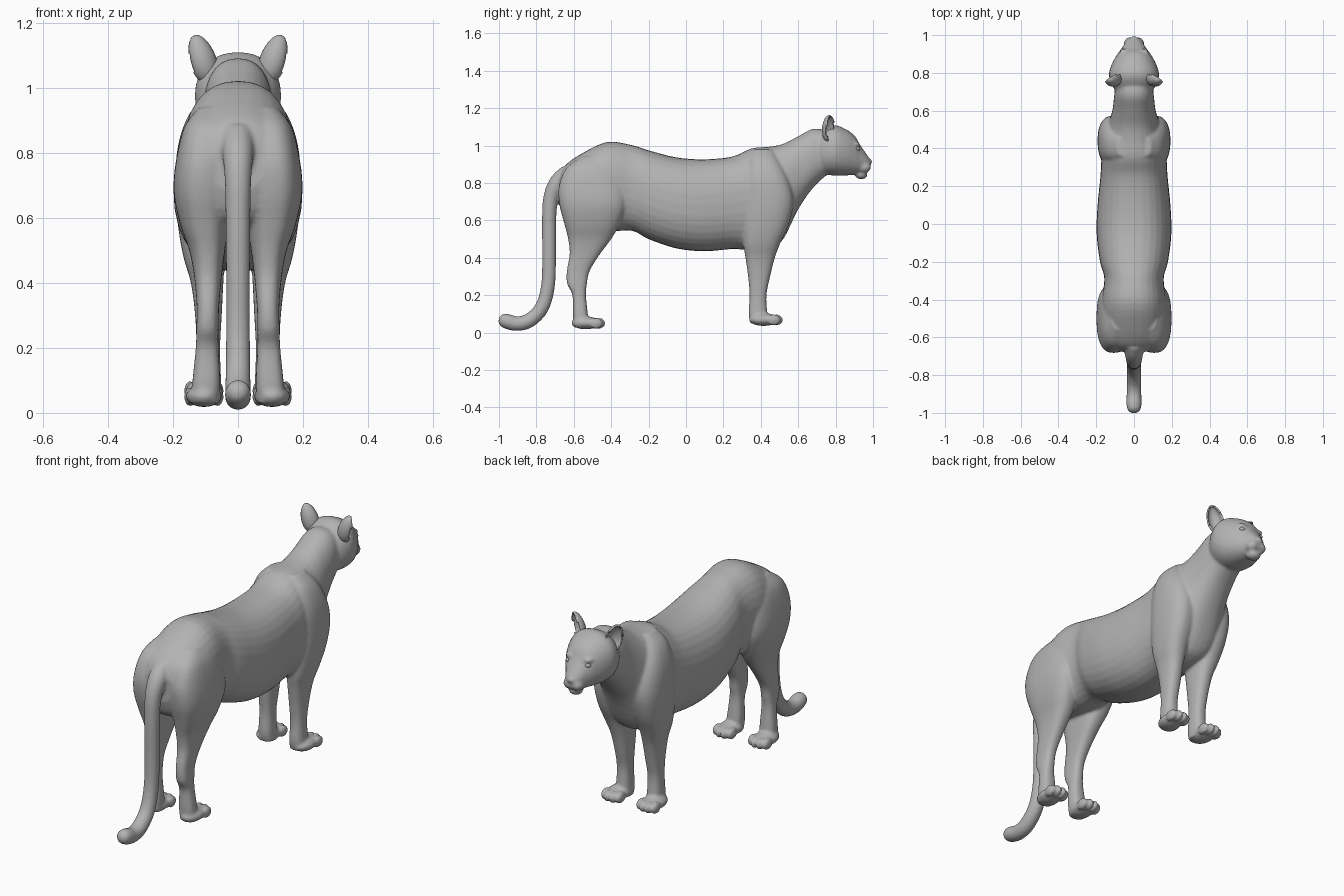
import bpy, bmesh
from math import cos, sin, pi, radians
from mathutils import Vector, Matrix, Euler

cube = bpy.data.objects.get("Cube")
if cube:
    bpy.data.objects.remove(cube)

# One plain grey for the whole animal
grey = bpy.data.materials.new("warm_grey")
grey.use_nodes = True
colour = (0.45, 0.45, 0.45, 1)
grey.diffuse_color = colour
grey.node_tree.nodes["Principled BSDF"].inputs["Base Color"].default_value = colour


def smooth_rows(rows, steps=4):
    """Catmull-Rom interpolation through rows of numbers."""
    out = []
    for i in range(len(rows) - 1):
        a, b, c, d = (rows[max(0, min(len(rows) - 1, i + k))] for k in (-1, 0, 1, 2))
        for s in range(steps):
            t = s / steps
            out.append([q + t * (r - p) / 2 + t * t * (p - 2.5 * q + 2 * r - e / 2)
                        + t ** 3 * (1.5 * (q - r) + (e - p) / 2)
                        for p, q, r, e in zip(a, b, c, d)])
    out.append(list(rows[-1]))
    return out


def loft(bm, rings, power=2.3, count=32):
    """Skin superellipse rings given as centre, half-axis u, half-axis v."""
    loops = []
    for centre, u, v in rings:
        loop = []
        for k in range(count):
            c, s = cos(2 * pi * k / count), sin(2 * pi * k / count)
            cu = abs(c) ** (2 / power) * (1 if c > 0 else -1)
            sv = abs(s) ** (2 / power) * (1 if s > 0 else -1)
            loop.append(bm.verts.new(centre + u * cu + v * sv))
        loops.append(loop)
    for a, b in zip(loops, loops[1:]):
        for k in range(count):
            n = (k + 1) % count
            bm.faces.new((a[k], a[n], b[n], b[k]))
    bm.faces.new(loops[0])
    bm.faces.new(loops[-1][::-1])


def trunk(bm, rows, power=2.3):
    """Rows of y, half width, bottom, top."""
    loft(bm, [(Vector((0, y, (lo + hi) / 2)), Vector((w, 0, 0)), Vector((0, 0, (hi - lo) / 2)))
              for y, w, lo, hi in smooth_rows(rows)], power)


def leg(bm, rows, side, power):
    """Rows of z, inner x, outer x, rear y, front y."""
    loft(bm, [(Vector((side * (x0 + x1) / 2, (y0 + y1) / 2, z)),
               Vector(((x1 - x0) / 2, 0, 0)), Vector((0, (y1 - y0) / 2, 0)))
              for z, x0, x1, y0, y1 in smooth_rows(rows)], power)


def ball(bm, centre, radii):
    bmesh.ops.create_uvsphere(bm, u_segments=24, v_segments=16, radius=1,
                              matrix=Matrix.LocRotScale(Vector(centre), None, Vector(radii)))


def paw(bm, side, y, z):
    x = 0.105
    ball(bm, (side * x, y, z + 0.032), (0.056, 0.078, 0.034))
    for dx, dy in ((-0.043, -0.014), (-0.015, 0), (0.015, 0), (0.043, -0.014)):
        ball(bm, (side * (x + dx), y + 0.068 + dy, z + 0.03), (0.0175, 0.036, 0.03))


def finish(name, bm):
    bmesh.ops.recalc_face_normals(bm, faces=bm.faces)
    mesh = bpy.data.meshes.new(name)
    bm.to_mesh(mesh)
    bm.free()
    mesh.materials.append(grey)
    for p in mesh.polygons:
        p.use_smooth = True
    ob = bpy.data.objects.new(name, mesh)
    bpy.context.collection.objects.link(ob)
    return ob


body = bmesh.new()

# Torso and neck
trunk(body, [
    (-.675, .08, .68, .84), (-.64, .14, .60, .90), (-.55, .165, .56, .962),
    (-.42, .172, .54, 1.02), (-.29, .157, .545, 1.003), (-.2, .18, .50, .975),
    (-.05, .198, .45, .937), (.1, .193, .435, .927), (.25, .178, .447, .942),
    (.35, .172, .44, .985), (.45, .16, .45, .995), (.52, .14, .50, 1.01),
    (.6, .115, .66, 1.05), (.68, .105, .775, 1.09), (.76, .095, .85, 1.08)])

# Skull
trunk(body, [
    (.69, .08, .88, 1.04), (.73, .115, .85, 1.085), (.79, .133, .84, 1.11),
    (.85, .116, .84, 1.09), (.9, .088, .845, 1.055), (.93, .066, .85, 1.005),
    (.965, .043, .86, .955), (.985, .025, .87, .925)], 2.2)

# Chin and nose
ball(body, (0, .937, .845), (.036, .034, .025))
ball(body, (0, .981, .913), (.019, .016, .014))

hind_leg = [
    (.03, .06, .145, -.60, -.52), (.1, .055, .14, -.605, -.525), (.2, .06, .13, -.607, -.535),
    (.26, .06, .128, -.635, -.53), (.33, .058, .127, -.637, -.515), (.42, .05, .135, -.622, -.46),
    (.5, .04, .15, -.63, -.40), (.58, .03, .178, -.65, -.355), (.68, .02, .198, -.676, -.32),
    (.78, .02, .19, -.68, -.33), (.88, .02, .165, -.64, -.38), (.94, .03, .12, -.56, -.42)]
fore_leg = [
    (.05, .05, .135, .345, .44), (.1, .052, .132, .335, .435), (.2, .055, .128, .34, .43),
    (.3, .05, .132, .332, .45), (.4, .045, .145, .318, .475), (.48, .04, .168, .305, .505),
    (.58, .03, .185, .30, .55), (.7, .02, .193, .305, .575), (.82, .02, .185, .31, .55),
    (.92, .02, .15, .33, .50), (.98, .03, .09, .36, .46)]

# Paired parts: legs, paws, cheeks and brows
for side in (-1, 1):
    leg(body, hind_leg, side, 2.6)
    leg(body, fore_leg, side, 2.4)
    paw(body, side, -.535, .02)
    paw(body, side, .415, .038)
    ball(body, (side * .024, .952, .884), (.031, .037, .03))
    ball(body, (side * .052, .903, 1.008), (.027, .027, .014))

# Tail, hanging down and curling back at the tip
path = smooth_rows([(-.63, .85, .05), (-.685, .80, .048), (-.722, .72, .041), (-.732, .6, .038),
                    (-.732, .4, .037), (-.738, .25, .037), (-.77, .135, .038), (-.835, .067, .039),
                    (-.9, .048, .039), (-.955, .06, .04), (-.985, .072, .032), (-.999, .078, .012)])
rings = []
for i, (y, z, r) in enumerate(path):
    a, b = path[max(i - 1, 0)], path[min(i + 1, len(path) - 1)]
    along = Vector((0, b[0] - a[0], b[1] - a[1])).normalized()
    rings.append((Vector((0, y, z)), Vector((r, 0, 0)), Vector((0, -along.z, along.y)) * r))
loft(body, rings, 2, 24)

# Fuse everything into one skin
body_ob = finish("body", body)
fuse = body_ob.modifiers.new("fuse", 'REMESH')
fuse.mode = 'VOXEL'
fuse.voxel_size = 0.0075
fuse.use_smooth_shade = True
relax = body_ob.modifiers.new("relax", 'SMOOTH')
relax.factor = 0.5
relax.iterations = 5

# Eyes
eyes = bmesh.new()
for side in (-1, 1):
    ball(eyes, (side * .057, .915, .983), (.016, .016, .012))
finish("eyes", eyes)

# Ears: open cups, tilted outward and facing forward and out
for side, name in ((1, "left_ear"), (-1, "right_ear")):
    ear = bmesh.new()
    ball(ear, (0, 0, 0), (1, 1, 1))
    bmesh.ops.delete(ear, geom=[v for v in ear.verts if v.co.y > 0.25], context='VERTS')
    turn = Euler((radians(-8), radians(side * 16), radians(side * -35))).to_matrix()
    for v in ear.verts:
        taper = 1 - 0.12 * v.co.z
        shape = Vector((v.co.x * .043 * taper, v.co.y * .04 * taper, v.co.z * .078))
        v.co = turn @ shape + Vector((side * .11, .768, 1.088))
    ob = finish(name, ear)
    thick = ob.modifiers.new("thickness", 'SOLIDIFY')
    thick.thickness = 0.008
    thick.offset = -1
